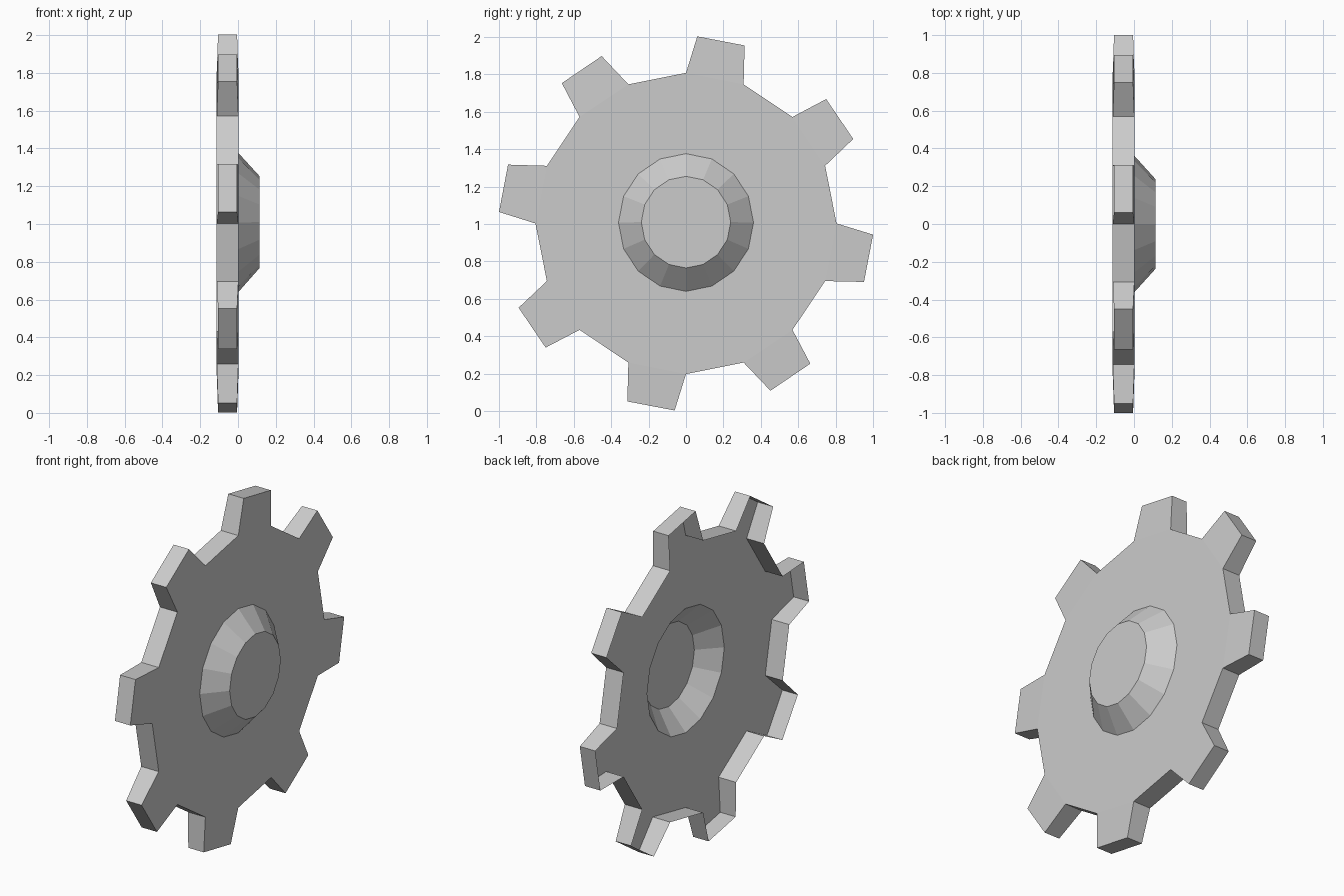
import bpy
import bmesh
from math import sin, cos, pi, radians
from mathutils import Matrix, Vector

cube = bpy.data.objects.get("Cube")
if cube:
    bpy.data.objects.remove(cube, do_unlink=True)

SIDES = 16
BACK, PLATE, CAP = -0.1125, 0.002, 0.1125    # x of open back, plate and hub cap
CENTRE = Vector((0, 0, 1))


def material(name, rgb):
    mat = bpy.data.materials.new(name)
    mat.use_nodes = True
    colour = (*rgb, 1)
    mat.diffuse_color = colour
    mat.node_tree.nodes["Principled BSDF"].inputs["Base Color"].default_value = colour
    return mat


def ring(bm, x, width, height, lift):
    """Loop of vertices around the x axis, starting at the top."""
    angles = [pi / 2 - 2 * pi * i / SIDES for i in range(SIDES)]
    return [bm.verts.new(CENTRE + Vector((x, width * cos(a), height * sin(a) + lift)))
            for a in angles]


bm = bmesh.new()

# Rim wall, front plate and raised hub
profile = [(BACK, 0.805, 0.805, 0.003), (PLATE, 0.805, 0.805, 0.003),
           (PLATE, 0.361, 0.368, 0.008), (CAP, 0.239, 0.245, 0.01)]
rings = [ring(bm, *p) for p in profile]
rim = []
for a, b in zip(rings, rings[1:]):
    for i in range(SIDES):
        j = (i + 1) % SIDES
        face = bm.faces.new((a[i], a[j], b[j], b[i]))
        if a is rings[0]:
            rim.append(face)
bm.faces.new(rings[0])
bm.faces.new(rings[-1])

# Tapered teeth grown from every other rim face
for face in rim[::2]:
    middle = face.calc_center_median()
    outward = Vector((0, middle.y, middle.z - 1)).normalized()
    tip = bmesh.ops.extrude_discrete_faces(bm, faces=[face])["faces"][0]
    bmesh.ops.translate(bm, verts=tip.verts, vec=outward * 0.204)
    pivot = Matrix.Translation(-tip.calc_center_median())
    bmesh.ops.scale(bm, verts=tip.verts, vec=(0.88, 0.82, 0.82), space=pivot)
    bmesh.ops.rotate(bm, verts=tip.verts, cent=CENTRE,
                     matrix=Matrix.Rotation(radians(0.4), 3, "X"))

# Hollow shell: the whole back side is open
bmesh.ops.recalc_face_normals(bm, faces=bm.faces)
bm.normal_update()
back = [f for f in bm.faces if f.normal.x < -0.9]
bmesh.ops.delete(bm, geom=back, context="FACES")

mesh = bpy.data.meshes.new("gear_wheel")
bm.to_mesh(mesh)
bm.free()
mesh.materials.append(material("light grey", (0.6, 0.6, 0.6)))
gear = bpy.data.objects.new("gear_wheel", mesh)
bpy.context.collection.objects.link(gear)
